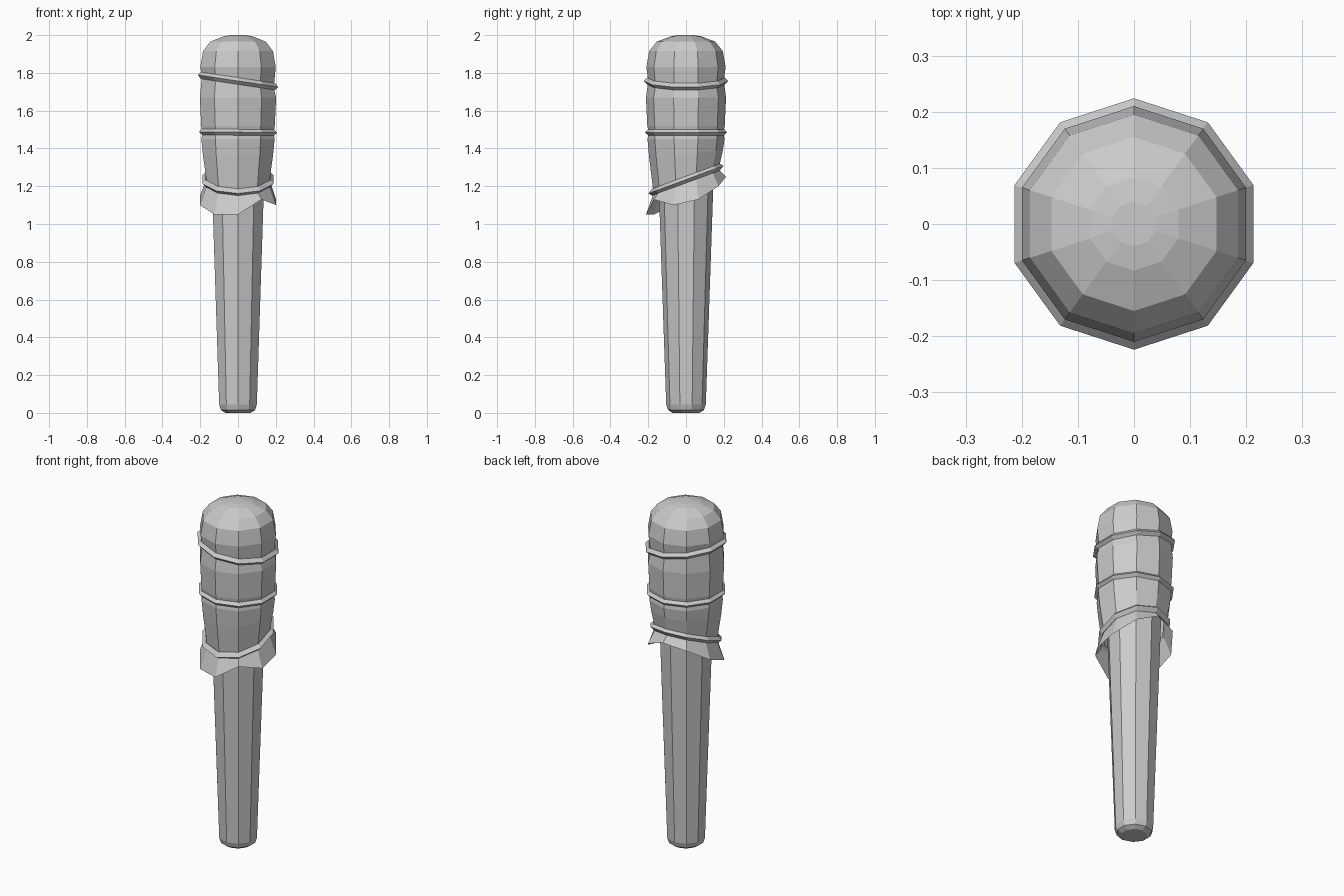
import bpy, bmesh
from math import sin, cos, pi

cube = bpy.data.objects.get("Cube")
if cube:
    bpy.data.objects.remove(cube, do_unlink=True)

SIDES = 10

grey = bpy.data.materials.new("plain grey")
grey.use_nodes = True
colour = (0.6, 0.6, 0.6, 1)
grey.diffuse_color = colour
grey.node_tree.nodes["Principled BSDF"].inputs["Base Color"].default_value = colour


def ring(r, z, tilt_x=0, tilt_y=0):
    """Ten-sided ring, with one corner facing the front, lying in a tilted plane."""
    pts = []
    for i in range(SIDES):
        a = 2 * pi * i / SIDES - pi / 2
        x, y = r * cos(a), r * sin(a)
        pts.append((x, y, z + tilt_x * x + tilt_y * y))
    return pts


def skin(name, rings, cap_start=False, cap_end=False, closed=False):
    """Join rings, listed upward on the outside, into a flat-shaded surface."""
    bm = bmesh.new()
    loops = [[bm.verts.new(p) for p in pts] for pts in rings]
    pairs = list(zip(loops, loops[1:]))
    if closed:
        pairs.append((loops[-1], loops[0]))
    for low, high in pairs:
        for i in range(SIDES):
            j = (i + 1) % SIDES
            bm.faces.new((low[i], low[j], high[j], high[i]))
    if cap_start:
        bm.faces.new(loops[0][::-1])
    if cap_end:
        bm.faces.new(loops[-1])
    mesh = bpy.data.meshes.new(name)
    bm.to_mesh(mesh)
    bm.free()
    mesh.materials.append(grey)
    obj = bpy.data.objects.new(name, mesh)
    bpy.context.collection.objects.link(obj)
    return obj


# Tapered handle with a rounded foot
skin("handle", [ring(0.07, 0), ring(0.095, 0.015), ring(0.105, 0.045),
                ring(0.148, 1.3)], cap_start=True, cap_end=True)

# Wrapped head, pinched under each binding
TOP_TILT = -0.15
LOW_TILT = 0.37
head_rings = [
    ring(0.172, 1.225, 0, LOW_TILT),
    ring(0.195, 1.37, 0, 0.1),
    ring(0.204, 1.45),
    ring(0.198, 1.485),
    ring(0.205, 1.52),
    ring(0.212, 1.67),
    ring(0.203, 1.735, TOP_TILT),
    ring(0.2, 1.76, TOP_TILT),
    ring(0.21, 1.83),
    ring(0.195, 1.915),
    ring(0.155, 1.965),
    ring(0.083, 1.993),
    ring(0.04, 2.0),
]
skin("wrapped_head", head_rings, cap_end=True)

# Loose cloth hem flaring out below the lowest binding
hem_heights = [1.05, 1.13, 1.1, 1.13, 1.2, 1.25, 1.22, 1.15, 1.1, 1.05]
hem = [(x, y, z) for (x, y, _), z in zip(ring(0.212, 0), hem_heights)]
skin("cloth_hem", [hem, ring(0.172, 1.225, 0, LOW_TILT)])


# Bindings with a diamond cross-section
def binding(name, r, z, tilt_x=0, tilt_y=0, size=0.018):
    section = [(0, -1), (1, 0), (0, 1), (-1, 0)]
    skin(name, [ring(r + size * u, z + size * v, tilt_x, tilt_y)
                for u, v in section], closed=True)


binding("upper_binding", 0.206, 1.757, TOP_TILT)
binding("middle_binding", 0.199, 1.486, -0.01)
binding("lower_binding", 0.18, 1.235, 0, LOW_TILT)
